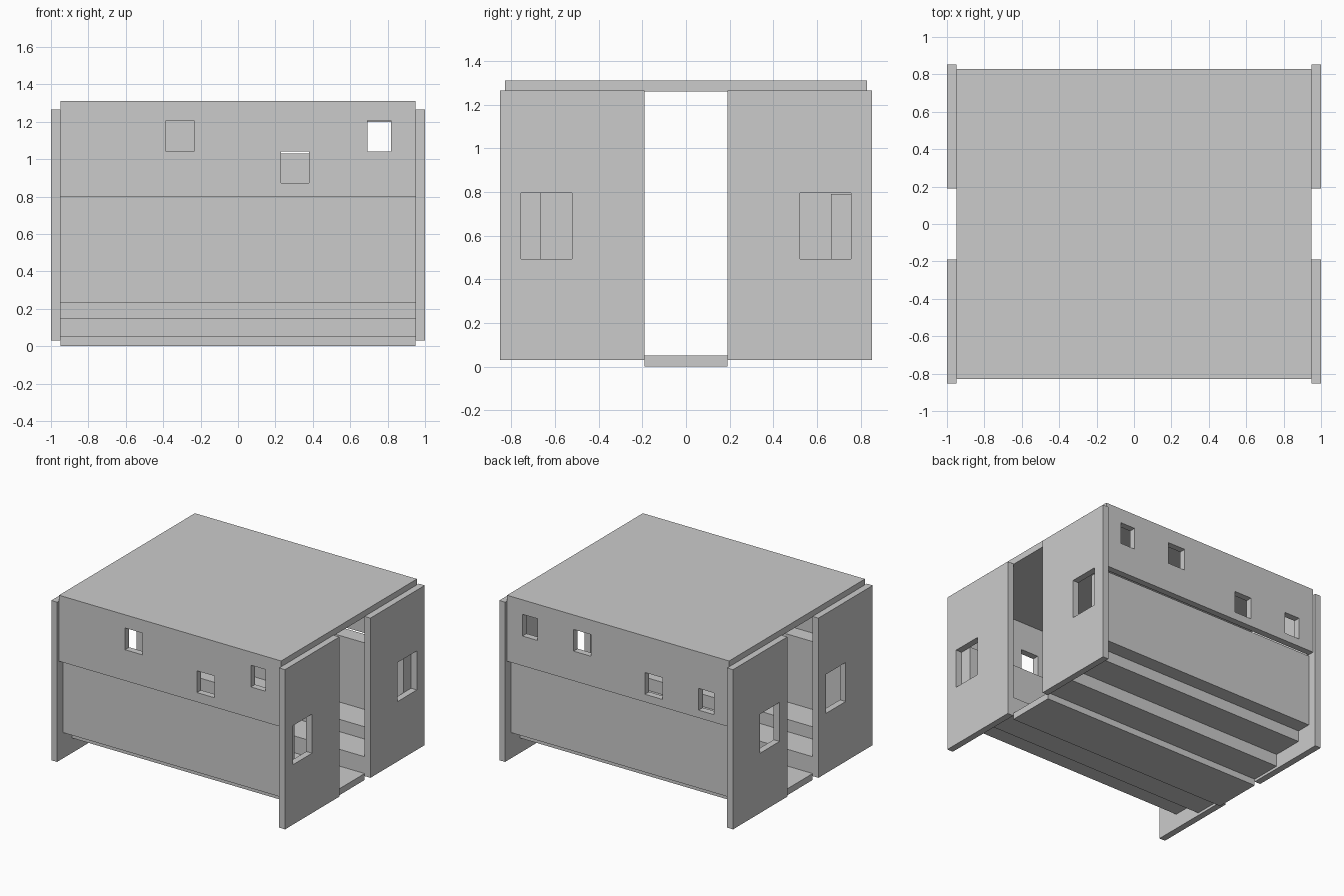
import bpy, bmesh
from mathutils import Vector

if "Cube" in bpy.data.objects:
    bpy.data.objects.remove(bpy.data.objects["Cube"])


def boxes(name, spans):
    """One mesh object from a list of (x0, x1, y0, y1, z0, z1) boxes."""
    bm = bmesh.new()
    for x0, x1, y0, y1, z0, z1 in spans:
        made = bmesh.ops.create_cube(bm, size=1)["verts"]
        lo, hi = Vector((x0, y0, z0)), Vector((x1, y1, z1))
        for v in made:
            v.co = Vector([(lo[i] + hi[i]) / 2 + v.co[i] * abs(hi[i] - lo[i]) for i in range(3)])
    mesh = bpy.data.meshes.new(name)
    bm.to_mesh(mesh)
    bm.free()
    obj = bpy.data.objects.new(name, mesh)
    bpy.context.collection.objects.link(obj)
    return obj


def cut(obj, spans):
    """Cut box-shaped window openings through a wall."""
    cutter = boxes(obj.name + "_cutter", spans)
    cutter.hide_render = True
    cutter.hide_viewport = True
    cutter.display_type = 'WIRE'
    mod = obj.modifiers.new("windows", 'BOOLEAN')
    mod.operation = 'DIFFERENCE'
    mod.solver = 'EXACT'
    mod.object = cutter


def ordered(a, b):
    return (a, b) if a < b else (b, a)


L = 0.95  # half length of the hall

# Roof and sunken centre aisle
boxes("roof", [(-L, L, -0.78, 0.78, 1.26, 1.31)])
boxes("aisle_floor", [(-L, L, -0.19, 0.19, 0.0, 0.05)])

# Stepped tiers and thick lower walls on both sides
for side, s, ledge in (("front", -1, 0.80), ("back", 1, 0.79)):
    for name, a, b, z0, z1 in (("lower_step", 0.19, 0.43, 0.05, 0.18),
                               ("upper_step", 0.43, 0.67, 0.145, 0.275),
                               ("lower_wall", 0.665, 0.782, 0.23, ledge)):
        boxes(f"{side}_{name}", [(-L, L, *ordered(s * a, s * b), z0, z1)])

# Upper walls with small high and low windows: (x0, x1, z0)
windows = {
    "front": (-1, [(-0.385, -0.235, 1.04), (0.23, 0.38, 0.873), (0.692, 0.817, 1.04)]),
    "back": (1, [(-0.82, -0.69, 0.86), (-0.38, -0.23, 0.86), (0.23, 0.38, 1.03), (0.69, 0.817, 1.03)]),
}
for side, (s, holes) in windows.items():
    wall = boxes(f"{side}_upper_wall", [(-L, L, *ordered(s * 0.78, s * 0.83), 0.80, 1.31)])
    cut(wall, [(x0, x1, *ordered(s * 0.7, s * 0.9), z, z + 0.168) for x0, x1, z in holes])

# End panels flanking the doorways, windows staggered between the two ends
for end, e, w0, w1 in (("right", 1, 0.523, 0.757), ("left", -1, 0.285, 0.523)):
    for side, s in (("front", -1), ("back", 1)):
        panel = boxes(f"{end}_{side}_panel",
                      [(*ordered(e * L, e * 1.0), *ordered(s * 0.19, s * 0.853), 0.03, 1.265)])
        cut(panel, [(*ordered(e * 0.9, e * 1.05), *ordered(s * w0, s * w1), 0.493, 0.795)])
